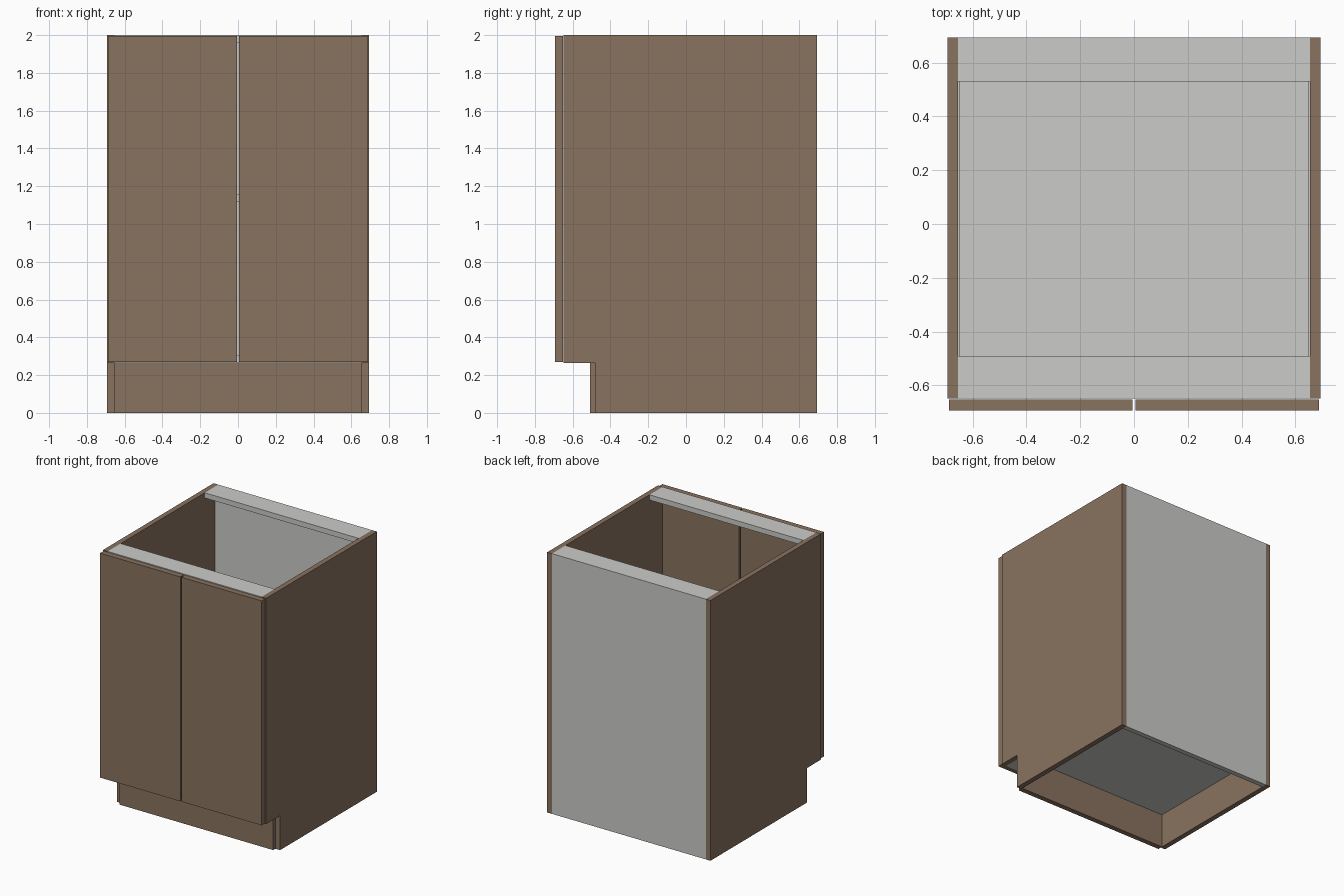
import bpy
import bmesh
from mathutils import Vector

if "Cube" in bpy.data.objects:
    bpy.data.objects.remove(bpy.data.objects["Cube"])


def material(name, rgb):
    m = bpy.data.materials.new(name)
    m.diffuse_color = (*rgb, 1.0)
    m.use_nodes = True
    m.node_tree.nodes["Principled BSDF"].inputs["Base Color"].default_value = m.diffuse_color
    return m


BROWN = material("brown_wood", (0.25, 0.171, 0.114))
GREY = material("light_grey_board", (0.60, 0.60, 0.588))


def board(name, x, y, z, mat):
    """Flat board given by its (min, max) range on each axis."""
    bm = bmesh.new()
    bmesh.ops.create_cube(bm, size=1.0)
    for v in bm.verts:
        v.co = Vector([(r[0] + r[1]) / 2 + c * (r[1] - r[0])
                       for r, c in zip((x, y, z), v.co)])
    mesh = bpy.data.meshes.new(name)
    bm.to_mesh(mesh)
    bm.free()
    mesh.materials.append(mat)
    ob = bpy.data.objects.new(name, mesh)
    bpy.context.collection.objects.link(ob)
    return ob


W, IN = 0.694, 0.654            # outer and inner half width
FRONT, BACK = -0.649, 0.694     # carcass depth
BASE, TOP = 0.265, 2.0          # plinth height and overall height

# Mirrored parts: side panels, plinth sides and doors
for side, s in (("left", -1), ("right", 1)):
    def span(a, b):
        return tuple(sorted((s * a, s * b)))
    board(side + "_side_panel", span(IN, W), (FRONT, BACK), (BASE, TOP), BROWN)
    board(side + "_plinth_side", span(IN, W), (-0.48, BACK), (0, BASE), BROWN)
    board(side + "_door", span(0.005, 0.687), (-0.694, -0.652), (0.27, 1.995), BROWN)

# Toe board, standing slightly proud of the plinth sides
board("toe_board", (-IN, IN), (-0.507, -0.467), (0, BASE), BROWN)

# Grey inner boards
board("back_panel", (-IN, IN), (BACK - 0.04, BACK), (0, TOP - 0.04), GREY)
board("bottom_panel", (-IN, IN), (FRONT, BACK - 0.04), (BASE, BASE + 0.04), GREY)
board("shelf", (-0.649, 0.649), (-0.62, BACK - 0.04), (1.12, 1.16), GREY)
board("front_top_rail", (-IN, IN), (FRONT, -0.49), (TOP - 0.04, TOP), GREY)
board("back_top_rail", (-IN, IN), (0.53, BACK), (TOP - 0.04, TOP), GREY)
